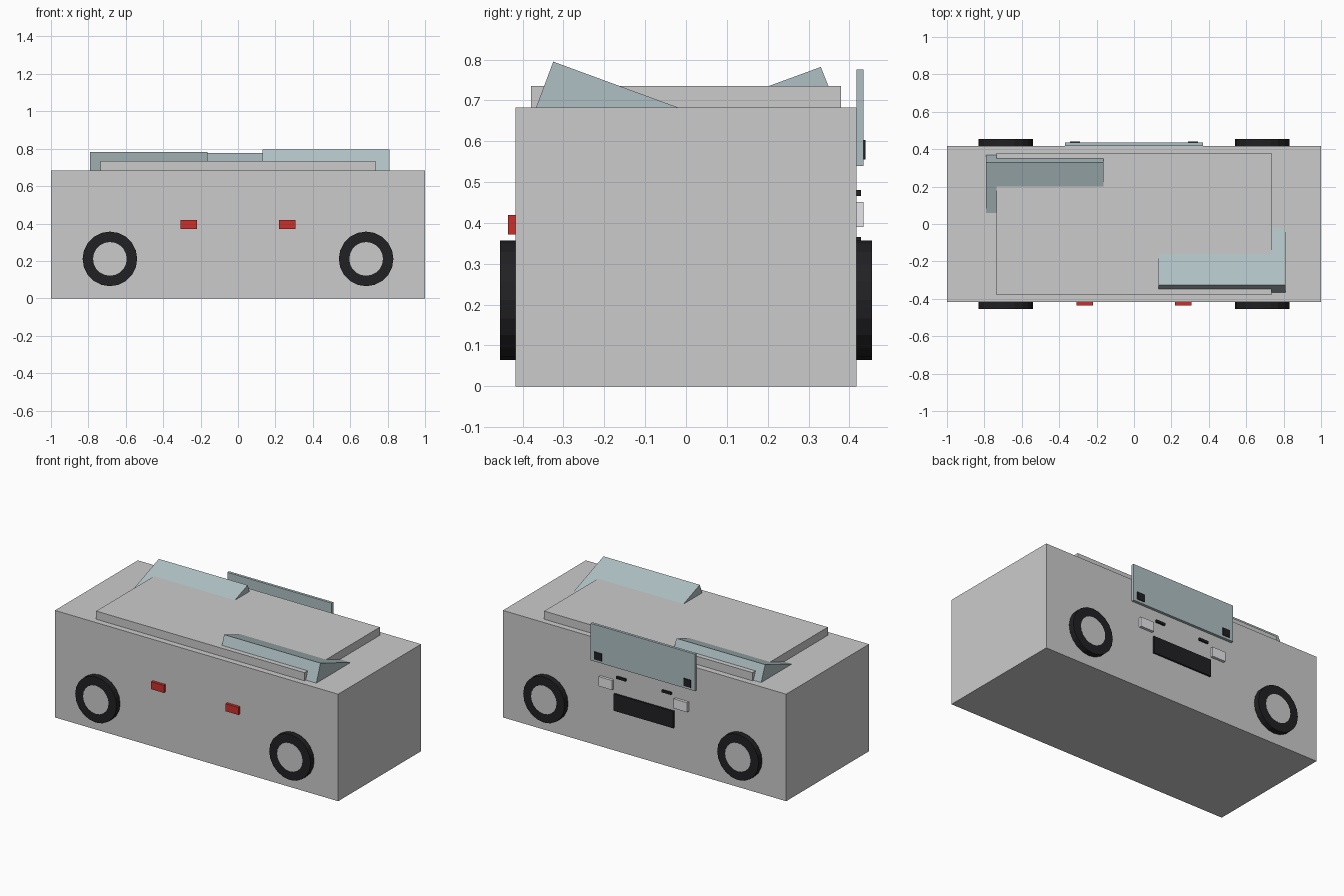
import bpy, bmesh, math

if "Cube" in bpy.data.objects:
    bpy.data.objects.remove(bpy.data.objects["Cube"])


def material(name, rgb):
    m = bpy.data.materials.new(name)
    m.diffuse_color = (*rgb, 1)
    m.use_nodes = True
    m.node_tree.nodes["Principled BSDF"].inputs["Base Color"].default_value = m.diffuse_color
    return m


BLACK = material("rubber_black", (0.015, 0.015, 0.017))
RED = material("lamp_red", (0.6, 0.03, 0.025))
WHITE = material("lamp_white", (0.8, 0.8, 0.84))
GLASS = material("pale_glass", (0.43, 0.53, 0.55))


def finish(name, bm, mat=None):
    bmesh.ops.recalc_face_normals(bm, faces=bm.faces)
    me = bpy.data.meshes.new(name)
    bm.to_mesh(me)
    bm.free()
    ob = bpy.data.objects.new(name, me)
    bpy.context.collection.objects.link(ob)
    if mat:
        me.materials.append(mat)
    return ob


def box(name, x, y, z, mat=None):
    bm = bmesh.new()
    bmesh.ops.create_cube(bm, size=1)
    for v in bm.verts:
        for i, (lo, hi) in enumerate((x, y, z)):
            v.co[i] = lo if v.co[i] < 0 else hi
    return finish(name, bm, mat)


def disc(name, x, z, r, y0, y1, mat=None, sides=20):
    bm = bmesh.new()
    bmesh.ops.create_cone(bm, cap_ends=True, segments=sides,
                          radius1=r, radius2=r, depth=abs(y1 - y0))
    ob = finish(name, bm, mat)
    ob.rotation_euler.x = math.pi / 2
    ob.location = (x, (y0 + y1) / 2, z)
    return ob


def wedge(name, x0, x1, profile, mat):
    # triangular (y, z) profile extruded along x
    bm = bmesh.new()
    face = bm.faces.new([bm.verts.new((x0, y, z)) for y, z in profile])
    ext = bmesh.ops.extrude_face_region(bm, geom=[face], use_keep_orig=True)
    for g in ext["geom"]:
        if isinstance(g, bmesh.types.BMVert):
            g.co.x = x1
    return finish(name, bm, mat)


# Main body and raised roof plate
box("body", (-1, 1), (-0.418, 0.418), (0, 0.683))
box("roof_plate", (-0.735, 0.735), (-0.38, 0.38), (0.683, 0.735))

# Slanted wedges on the roof
wedge("front_wedge", 0.13, 0.81,
      [(-0.367, 0.683), (-0.325, 0.795), (-0.02, 0.683)], GLASS)
wedge("back_wedge", -0.79, -0.163,
      [(0.37, 0.683), (0.33, 0.782), (0.06, 0.683)], GLASS)

# Upright panel on the back
box("back_panel", (-0.368, 0.368), (0.418, 0.435), (0.54, 0.776), GLASS)

# Wheels, with grey hub caps flush with the tyres
for sx in (-1, 1):
    for sy in (-1, 1):
        disc("wheel", sx * 0.685, 0.211, 0.146, sy * 0.38, sy * 0.455, BLACK)
        disc("hub_cap", sx * 0.685, 0.211, 0.09, sy * 0.40, sy * 0.4555)

# Lamps and small fittings, mirrored in x
for s in (-1, 1):
    def span(c, w):
        return (s * c - w / 2, s * c + w / 2)
    box("red_lamp", span(0.263, 0.09), (-0.436, -0.41), (0.372, 0.42), RED)
    box("white_lamp", span(0.265, 0.095), (0.41, 0.435), (0.39, 0.451), WHITE)
    box("vent_slot", span(0.16, 0.065), (0.41, 0.429), (0.466, 0.481), BLACK)
    box("panel_block", span(0.315, 0.052), (0.42, 0.44), (0.555, 0.603), BLACK)

# Wide dark grille
box("grille", (-0.21, 0.21), (0.41, 0.429), (0.258, 0.366), BLACK)
